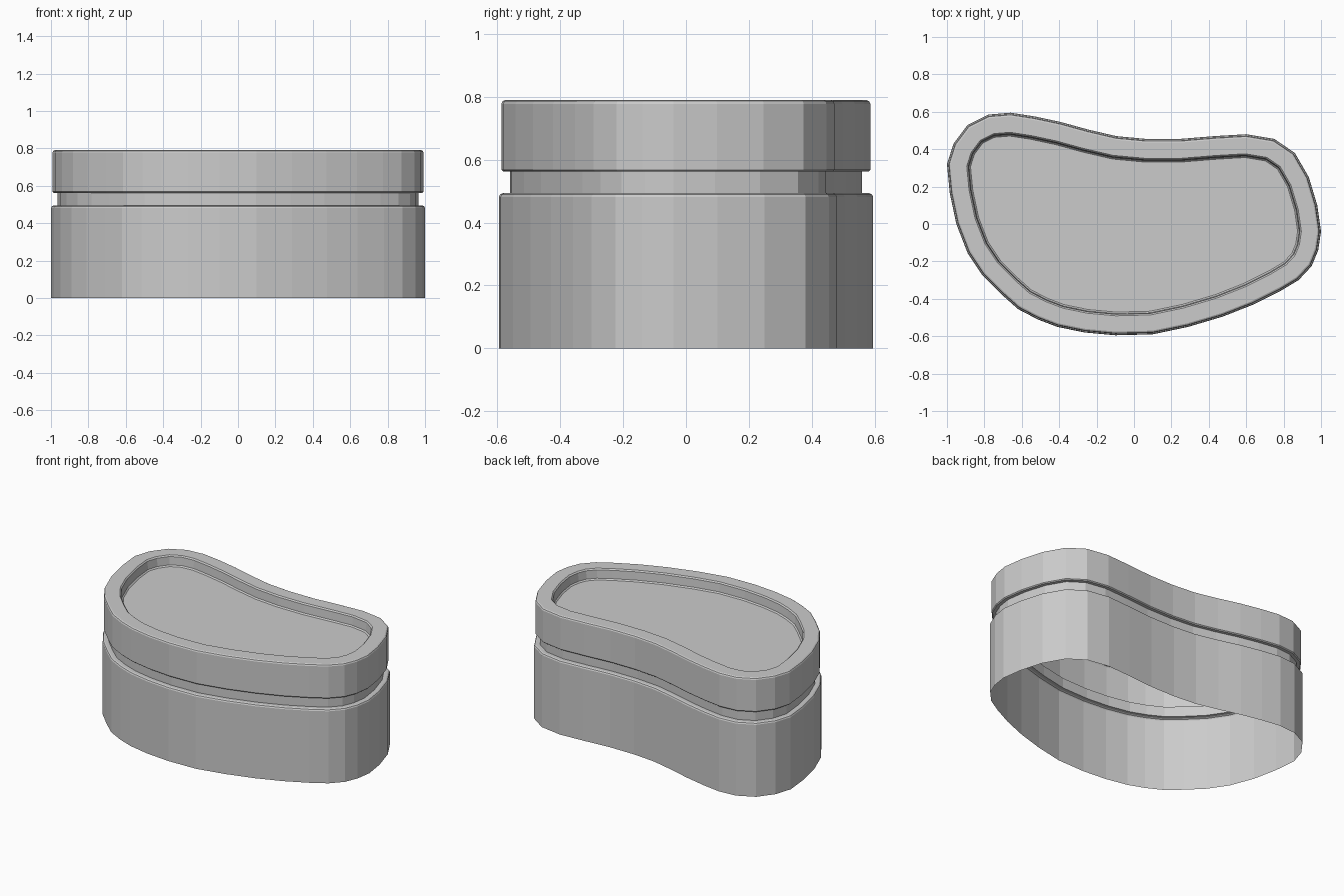
import bpy
import bmesh
from mathutils import Vector

default_cube = bpy.data.objects.get("Cube")
if default_cube:
    bpy.data.objects.remove(default_cube, do_unlink=True)

# Single grey material
grey = bpy.data.materials.new("plain grey")
grey.use_nodes = True
colour = (0.6, 0.6, 0.6, 1)
grey.diffuse_color = colour
grey.node_tree.nodes["Principled BSDF"].inputs["Base Color"].default_value = colour

# Kidney-shaped footprint, clockwise from the right-hand end
OUTLINE = [Vector(p) for p in (
    (-1, .32), (-.965, .43), (-.89, .53), (-.78, .585), (-.66, .595), (-.53, .575),
    (-.39, .545), (-.245, .505), (-.095, .47), (.065, .455), (.245, .455), (.43, .47),
    (.6, .48), (.75, .455), (.86, .38), (.935, .25), (.98, .1), (1, -.04),
    (.985, -.14), (.95, -.225), (.88, -.3), (.78, -.36), (.64, -.43), (.475, -.495),
    (.29, -.55), (.1, -.59), (-.1, -.595), (-.265, -.58), (-.41, -.55), (-.515, -.51),
    (-.62, -.455), (-.71, -.375), (-.81, -.275), (-.89, -.155), (-.95, 0), (-.985, .165))]


def inward_normal(start, end):
    """Unit normal pointing into the footprint from one of its sides."""
    side = (end - start).normalized()
    return Vector((side.y, -side.x))


def inset_outline(distance):
    """Footprint moved inward by an even distance, with mitred corners."""
    result = []
    for i, point in enumerate(OUTLINE):
        before = inward_normal(OUTLINE[i - 1], point)
        after = inward_normal(point, OUTLINE[(i + 1) % len(OUTLINE)])
        miter = (before + after) / (1 + before.dot(after))
        result.append(point + miter * distance)
    return result


def sweep_part(name, profile, capped=False):
    """Sweep an (inset, height) profile around the footprint."""
    bm = bmesh.new()
    rings = [[bm.verts.new((p.x, p.y, height)) for p in inset_outline(inset)]
             for inset, height in profile]
    count = len(OUTLINE)
    for low, high in zip(rings, rings[1:]):
        for i in range(count):
            j = (i + 1) % count
            bm.faces.new((low[j], low[i], high[i], high[j]))
    if capped:
        bm.faces.new(list(reversed(rings[-1])))
    mesh = bpy.data.meshes.new(name)
    bm.to_mesh(mesh)
    bm.free()
    mesh.materials.append(grey)
    part = bpy.data.objects.new(name, mesh)
    bpy.context.collection.objects.link(part)
    return part


# Heights and insets shared by neighbouring parts
NECK_INSET = .035
LEDGE, LIP_BASE, TOP = .494, .562, .79
RIM_INNER, FLOOR = .104, .72

# Lower wall with a small bevel and a ledge leading in to the neck
sweep_part("lower_wall", [(0, 0), (0, LEDGE - .012), (.004, LEDGE - .004),
                          (.012, LEDGE), (NECK_INSET, LEDGE)])

# Recessed groove
sweep_part("neck", [(NECK_INSET, LEDGE), (NECK_INSET, LIP_BASE)])

# Upper band with softened edges and a flat rim
sweep_part("upper_rim", [(NECK_INSET, LIP_BASE), (.014, LIP_BASE), (.008, LIP_BASE + .006),
                         (.008, TOP - .012), (.012, TOP - .004), (.02, TOP),
                         (RIM_INNER, TOP)])

# Shallow recess in the top
sweep_part("recessed_floor", [(RIM_INNER, TOP), (RIM_INNER + .008, TOP - .008),
                              (RIM_INNER + .012, FLOOR + .008),
                              (RIM_INNER + .02, FLOOR)], capped=True)
